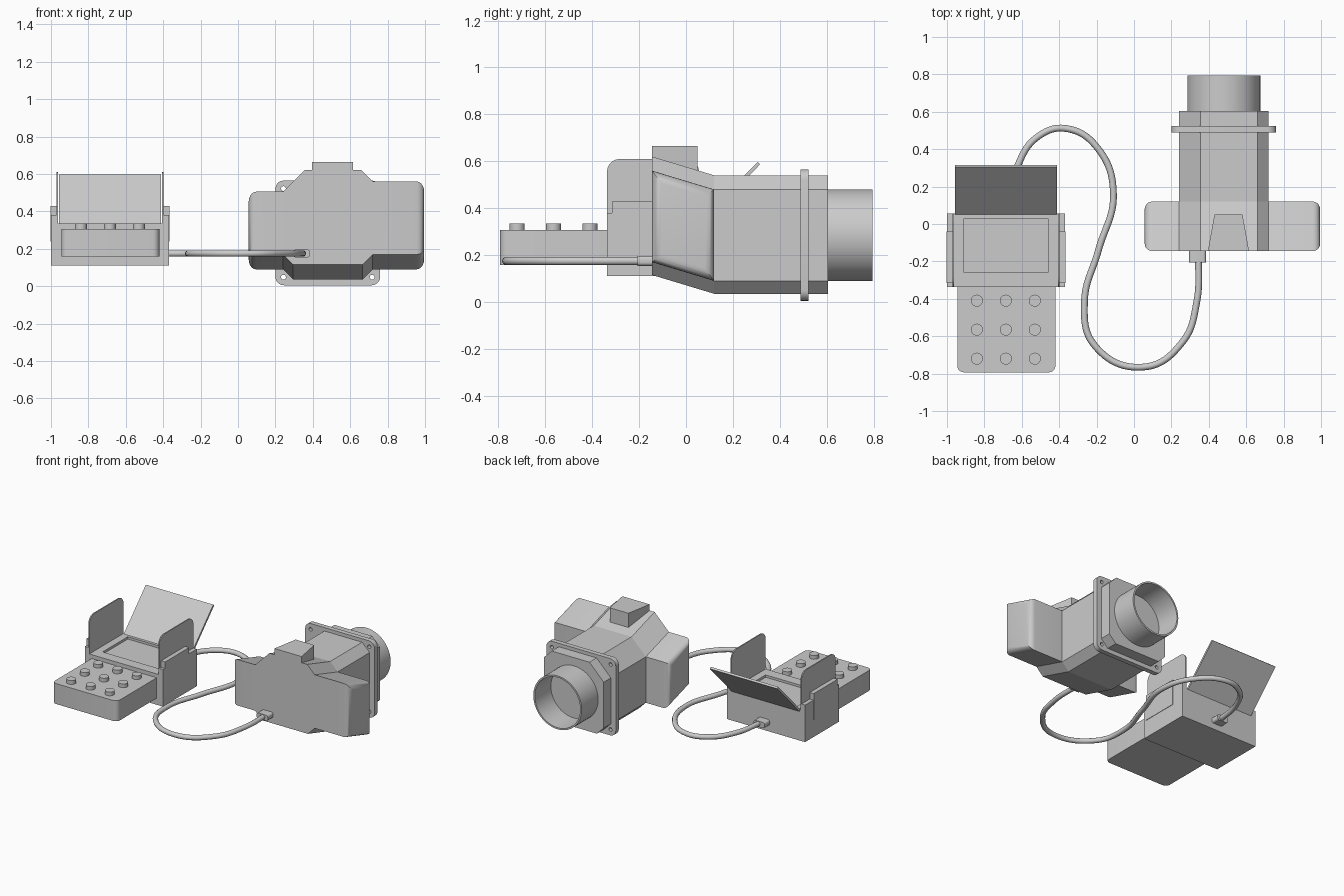
import bpy, bmesh, math
from mathutils import Vector

cube = bpy.data.objects.get("Cube")
if cube:
    bpy.data.objects.remove(cube)

grey = bpy.data.materials.new("light_grey")
grey.use_nodes = True
grey.diffuse_color = (0.6, 0.6, 0.6, 1)
grey.node_tree.nodes["Principled BSDF"].inputs["Base Color"].default_value = (0.6, 0.6, 0.6, 1)


def finish(name, bm, smooth=False):
    bmesh.ops.recalc_face_normals(bm, faces=bm.faces)
    mesh = bpy.data.meshes.new(name)
    bm.to_mesh(mesh)
    bm.free()
    mesh.materials.append(grey)
    obj = bpy.data.objects.new(name, mesh)
    bpy.context.collection.objects.link(obj)
    if smooth:
        smooth_shade(obj)
    return obj


def smooth_shade(obj):
    bpy.ops.object.select_all(action='DESELECT')
    obj.select_set(True)
    bpy.context.view_layer.objects.active = obj
    bpy.ops.object.shade_smooth_by_angle(angle=math.radians(35))


def loft(name, rings, rounded=None, radius=0.03, segments=5):
    """Skin equal-length closed rings; bevel the edges chosen by a rule."""
    bm = bmesh.new()
    loops = [[bm.verts.new(p) for p in ring] for ring in rings]
    n = len(loops[0])
    for a, b in zip(loops, loops[1:]):
        for i in range(n):
            j = (i + 1) % n
            bm.faces.new((a[i], a[j], b[j], b[i]))
    bm.faces.new(loops[0])
    bm.faces.new(loops[-1])
    if rounded:
        edges = [e for e in bm.edges if rounded(*(v.co for v in e.verts))]
        bmesh.ops.bevel(bm, geom=edges, offset=radius, segments=segments,
                        affect='EDGES', profile=0.5)
    return finish(name, bm, bool(rounded))


def box(name, x, y, z, rounded=None, radius=0.03):
    rings = [[(x[0], y[0], h), (x[1], y[0], h), (x[1], y[1], h), (x[0], y[1], h)] for h in z]
    return loft(name, rings, rounded, radius)


def cylinder(name, centre, radius, depth, axis='Z', sides=24):
    bm = bmesh.new()
    bmesh.ops.create_cone(bm, cap_ends=True, segments=sides, radius1=radius,
                          radius2=radius, depth=depth)
    if axis == 'Y':
        for v in bm.verts:
            v.co = Vector((v.co.x, -v.co.z, v.co.y))
    bmesh.ops.translate(bm, verts=bm.verts, vec=centre)
    return finish(name, bm, True)


def cut(obj, cutter):
    mod = obj.modifiers.new("cut", 'BOOLEAN')
    mod.operation, mod.object, mod.solver = 'DIFFERENCE', cutter, 'EXACT'
    bpy.context.view_layer.objects.active = obj
    bpy.ops.object.modifier_apply(modifier=mod.name)
    bpy.data.objects.remove(cutter)


def upright(a, b):
    return abs(a.z - b.z) > 0.02


# --- Camera: angular body that drops behind the front plate
FRONT, BEND, TAIL, DROP = -0.145, 0.12, 0.605, -0.08


def section(profile, y, dz=0):
    return [(x, y, z + dz) for x, z in profile]


body = [(0.24, 0.505), (0.355, 0.62), (0.66, 0.62), (0.72, 0.56),
        (0.72, 0.17), (0.665, 0.115), (0.295, 0.115), (0.24, 0.17)]
loft("camera_body", [section(body, FRONT), section(body, BEND, DROP), section(body, TAIL, DROP)])

# Side grips follow the same slope, rounded on their outer faces
for name, inner, outer, top in (("left_grip", 0.70, 0.995, 0.56),
                                ("right_grip", 0.26, 0.057, 0.505)):
    grip = [(inner, 0.17), (outer, 0.17), (outer, top), (inner, top)]
    loft(name, [section(grip, FRONT), section(grip, BEND, DROP)],
         lambda a, b: abs(a.x - outer) + abs(b.x - outer) < 1e-4, 0.04)

# Viewfinder hump, narrower at the back
loft("viewfinder", [[(0.505 - w, y, 0.52), (0.505 + w, y, 0.52),
                     (0.505 + w, y, 0.665), (0.505 - w, y, 0.665)]
                    for w, y in ((0.11, FRONT), (0.075, 0.05))])

# Mounting flange with rounded corners and bolt holes
LX, LZ = 0.48, 0.285
h = 0.28
square = [(LX - h, LZ - h), (LX + h, LZ - h), (LX + h, LZ + h), (LX - h, LZ + h)]
flange = loft("mounting_flange", [section([(x, z) for x, z in square], y) for y in (0.488, 0.523)],
              lambda a, b: abs(a.y - b.y) > 0.02, 0.045)
for sx in (-1, 1):
    for sz in (-1, 1):
        cut(flange, cylinder("bolt_hole", (LX + sx * 0.237, 0.5, LZ + sz * 0.237),
                             0.013, 0.2, 'Y', 16))
smooth_shade(flange)

# Open lens tube
tube = cylinder("lens_tube", (LX, 0.695, LZ), 0.195, 0.2, 'Y', 64)
cut(tube, cylinder("tube_bore", (LX, 0.71, LZ), 0.183, 0.2, 'Y', 64))
smooth_shade(tube)

# --- Control box: low deck between two taller side walls
X0, X1, Y0, Y1 = -1.0, -0.37, -0.337, 0.056
WALL = 0.037
deck = box("control_box", (X0 + WALL, X1 - WALL), (Y0, Y1), (0.11, 0.335))
cut(deck, box("screen_recess", (-0.91, -0.46), (-0.26, 0.03), (0.318, 0.4)))

for side, edge, inward in (("right", X0, 1), ("left", X1, -1)):
    span = sorted((edge, edge + inward * WALL))
    box(side + "_wall", span, (Y0, Y1), (0.11, 0.38))
    # Hinge block standing above the wall
    block = sorted((edge - inward * 0.003, edge + inward * 0.03))
    box(side + "_hinge_block", block, (-0.315, -0.04), (0.24, 0.428))
    # Sun shade standing inside the wall, with rounded top corners
    shade = sorted((edge + inward * WALL, edge + inward * (WALL - 0.008)))
    box(side + "_shade", shade, (Y0, Y1), (0.335, 0.61),
        lambda a, b: abs(a.x - b.x) > 0.005 and a.z > 0.5, 0.055)

# Lid folded back at an angle
lid = [(0.05, 0.335), (0.305, 0.597), (0.316, 0.587), (0.062, 0.325)]
loft("lid", [[(x, y, z) for y, z in lid] for x in (-0.957, -0.413)])

# --- Keypad with a grid of round buttons
box("keypad", (-0.945, -0.42), (-0.793, Y0), (0.158, 0.307),
    lambda a, b: upright(a, b) and a.y < -0.7, 0.035)
for col in range(3):
    for row in range(3):
        cylinder("button", (-0.84 + col * 0.155, -0.72 + row * 0.155, 0.316), 0.032, 0.036)

# --- Cable with a plug at each end
CZ = 0.175
path = [(-0.67, 0.05), (-0.62, 0.315), (-0.51, 0.47), (-0.36, 0.51), (-0.19, 0.4),
        (-0.11, 0.16), (-0.19, -0.14), (-0.265, -0.42), (-0.21, -0.65), (0.05, -0.765),
        (0.26, -0.63), (0.335, -0.42), (0.345, -0.14)]
curve = bpy.data.curves.new("cable", 'CURVE')
curve.dimensions = '3D'
curve.bevel_depth = 0.018
curve.bevel_resolution = 3
spline = curve.splines.new('BEZIER')
spline.bezier_points.add(len(path) - 1)
for point, (x, y) in zip(spline.bezier_points, path):
    point.co = (x, y, CZ)
    point.handle_left_type = point.handle_right_type = 'AUTO'
curve.materials.append(grey)
cable = bpy.data.objects.new("cable", curve)
bpy.context.collection.objects.link(cable)

for name, x, y in (("camera_plug", 0.34, (-0.207, -0.14)), ("box_plug", -0.67, (0.05, 0.115))):
    box(name, (x - 0.045, x + 0.045), y, (CZ - 0.021, CZ + 0.021),
        lambda a, b: abs(a.y - b.y) > 0.02, 0.015)
